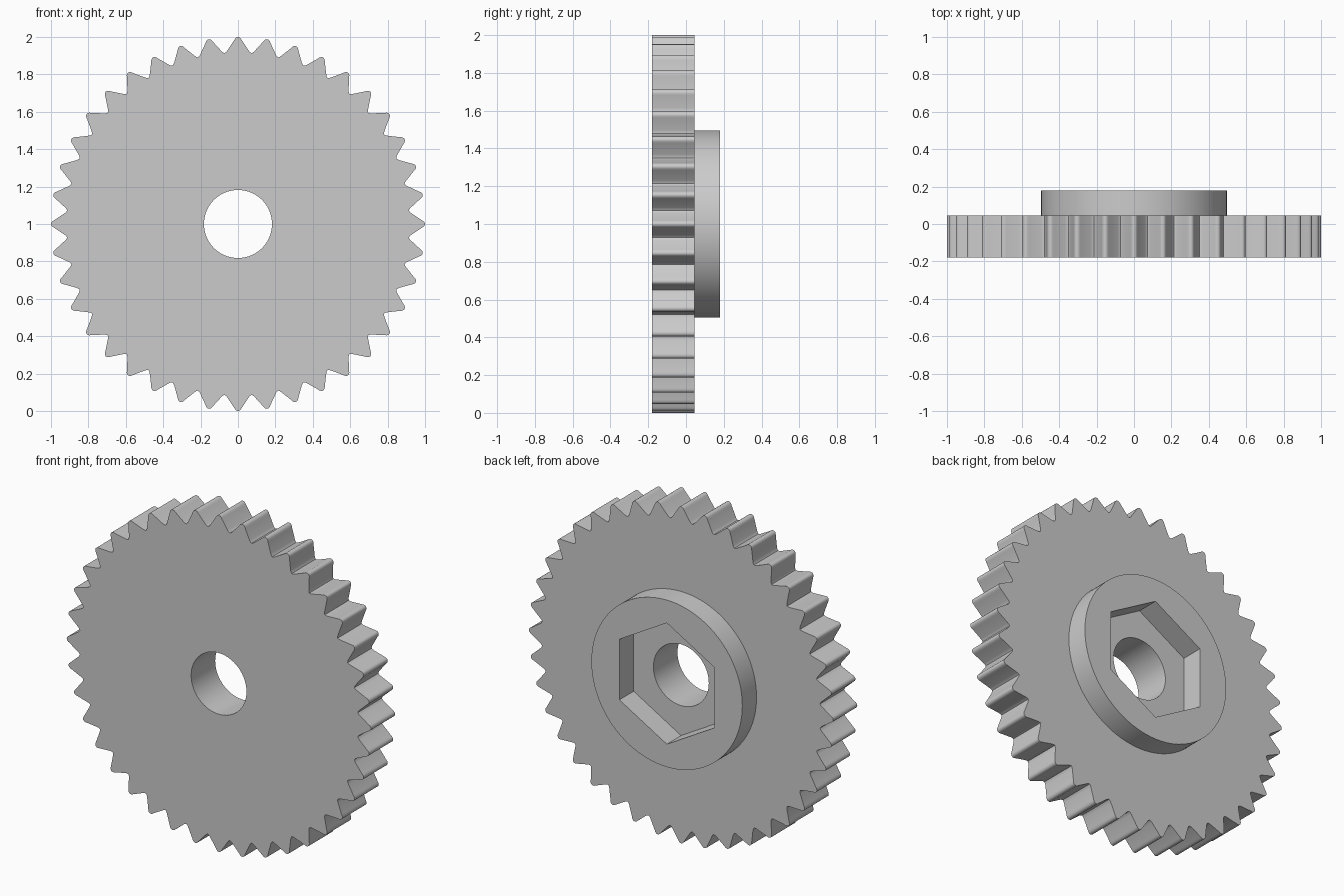
import bpy, bmesh
from math import sin, cos, tau, atan2, hypot, radians

cube = bpy.data.objects.get("Cube")
if cube:
    bpy.data.objects.remove(cube)

TEETH = 40
FRONT, STEP, BACK = -0.18, 0.046, 0.18
BORE_R, HUB_R, HEX_R = 0.182, 0.496, 0.36

# Half tooth, from tip centre to root: sideways offset and radius
HALF_TOOTH = [(0, 1.0), (0.008, 0.998), (0.015, 0.992), (0.02, 0.983),
              (0.058, 0.926), (0.064, 0.919)]
ROOT_R = 0.916


def gear_outline():
    half = [(atan2(u, r), hypot(u, r)) for u, r in HALF_TOOTH]
    tooth = [(-a, r) for a, r in reversed(half[1:])] + half
    tooth.append((tau / TEETH / 2, ROOT_R))
    return [(r * sin(a + i * tau / TEETH), r * cos(a + i * tau / TEETH))
            for i in range(TEETH) for a, r in tooth]


def polygon(radius, sides):
    return [(radius * sin(i * tau / sides), radius * cos(i * tau / sides))
            for i in range(sides)]


bm = bmesh.new()


def ring(points, y):
    verts = [bm.verts.new((x, y, z + 1)) for x, z in points]
    return [bm.edges.new((v, verts[i - 1])) for i, v in enumerate(verts)], verts


def wall(a, b):
    va, vb = a[1], b[1]
    for i in range(len(va)):
        bm.faces.new((va[i - 1], va[i], vb[i], vb[i - 1]))


def cap(outer, inner):
    bmesh.ops.triangle_fill(bm, use_beauty=True, edges=outer[0] + inner[0])


# Toothed disc
teeth_front, teeth_back = ring(gear_outline(), FRONT), ring(gear_outline(), STEP)
# Raised round hub on the back
hub_base, hub_top = ring(polygon(HUB_R, 96), STEP), ring(polygon(HUB_R, 96), BACK)
# Hexagonal nut recess
hex_top, hex_floor = ring(polygon(HEX_R, 6), BACK), ring(polygon(HEX_R, 6), STEP)
# Shaft bore
bore_back, bore_front = ring(polygon(BORE_R, 64), STEP), ring(polygon(BORE_R, 64), FRONT)

for a, b in ((teeth_front, teeth_back), (hub_base, hub_top),
             (hex_top, hex_floor), (bore_back, bore_front)):
    wall(a, b)
for a, b in ((teeth_front, bore_front), (teeth_back, hub_base),
             (hub_top, hex_top), (hex_floor, bore_back)):
    cap(a, b)
bmesh.ops.recalc_face_normals(bm, faces=bm.faces[:])

mesh = bpy.data.meshes.new("gear_with_hub")
bm.to_mesh(mesh)
bm.free()
gear = bpy.data.objects.new("gear_with_hub", mesh)
bpy.context.collection.objects.link(gear)

# Plain grey finish
grey = bpy.data.materials.new("plain_grey")
grey.use_nodes = True
colour = (0.6, 0.6, 0.6, 1)
grey.diffuse_color = colour
grey.node_tree.nodes["Principled BSDF"].inputs["Base Color"].default_value = colour
mesh.materials.append(grey)

# Smooth round walls, keep crisp edges
bpy.ops.object.select_all(action='DESELECT')
gear.select_set(True)
bpy.context.view_layer.objects.active = gear
bpy.ops.object.shade_smooth_by_angle(angle=radians(30))
